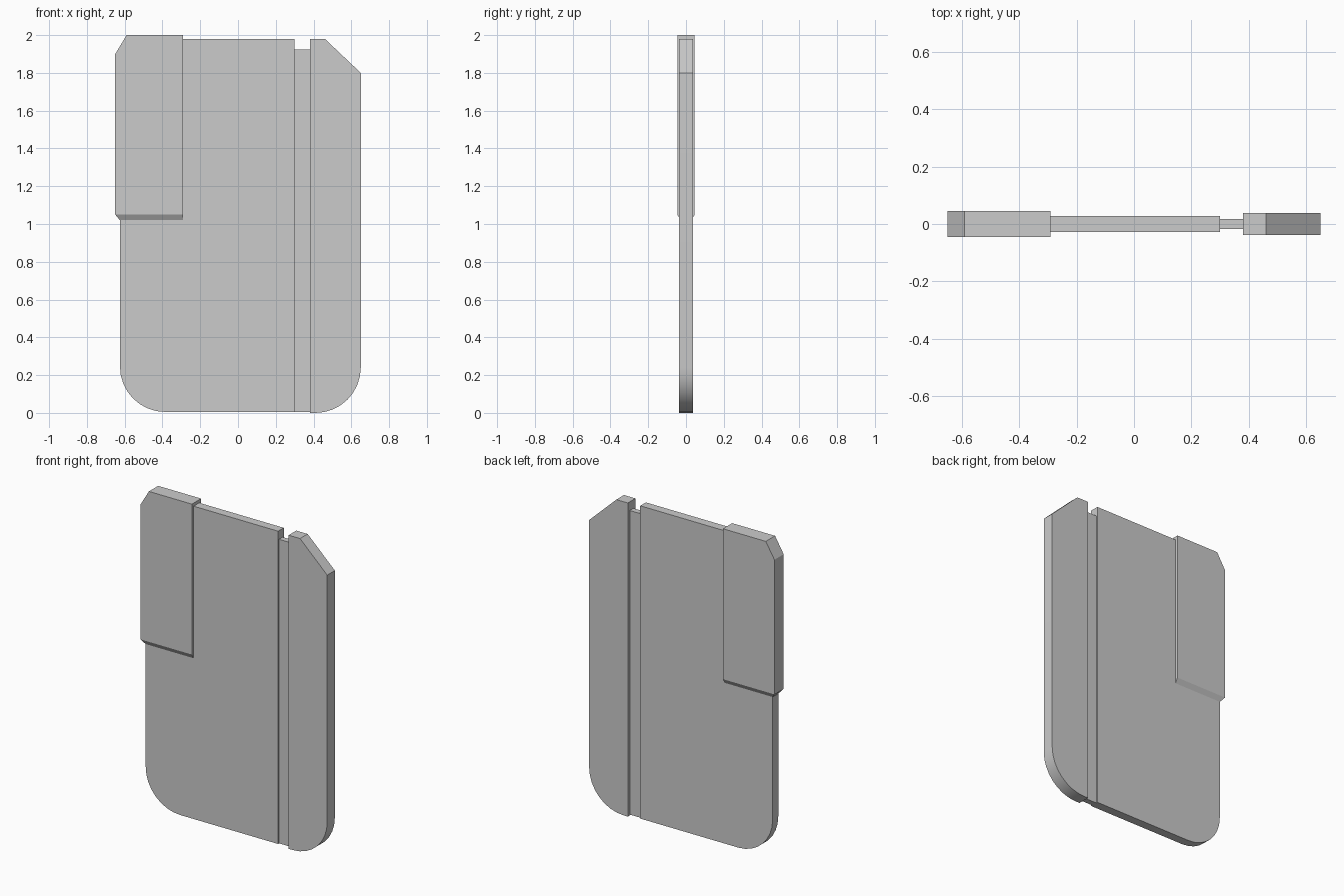
import bpy, bmesh, math

if "Cube" in bpy.data.objects:
    bpy.data.objects.remove(bpy.data.objects["Cube"])


def arc(cx, cz, r, start, end, steps=8):
    """Points of a rounded corner in the x/z plane."""
    angles = [math.radians(start + (end - start) * i / steps) for i in range(steps + 1)]
    return [(cx + r * math.cos(a), cz + r * math.sin(a)) for a in angles]


def slab(outline, half):
    """Extrude an x/z outline symmetrically in y."""
    bm = bmesh.new()
    front = bm.faces.new([bm.verts.new((x, -half, z)) for x, z in outline])
    grown = bmesh.ops.extrude_face_region(bm, geom=[front], use_keep_orig=True)
    back = [v for v in grown["geom"] if isinstance(v, bmesh.types.BMVert)]
    bmesh.ops.translate(bm, verts=back, vec=(0, 2 * half, 0))
    bmesh.ops.recalc_face_normals(bm, faces=bm.faces)
    return bm


def finish(name, bm):
    bmesh.ops.recalc_face_normals(bm, faces=bm.faces)
    mesh = bpy.data.meshes.new(name)
    bm.to_mesh(mesh)
    bm.free()
    obj = bpy.data.objects.new(name, mesh)
    bpy.context.collection.objects.link(obj)
    bpy.ops.object.select_all(action="DESELECT")
    obj.select_set(True)
    bpy.context.view_layer.objects.active = obj
    bpy.ops.object.shade_smooth_by_angle(angle=math.radians(25))


PANEL, CAP = 0.028, 0.046

# Main panel, rounded at the lower left and cut away where the cap sits
finish("main_panel", slab(
    arc(-0.385, 0.245, 0.24, 180, 270)
    + [(0.30, 0.005), (0.30, 1.98), (-0.29, 1.98), (-0.29, 1.02), (-0.625, 1.02)], PANEL))

# Recessed strip between the panel and the side rail
finish("groove_strip", slab([(0.30, 0.005), (0.38, 0.005), (0.38, 1.925), (0.30, 1.925)], 0.018))

# Thick side rail with a chamfered top and a rounded foot
finish("side_rail", slab(
    [(0.38, 0)] + arc(0.41, 0.24, 0.24, 270, 360)
    + [(0.65, 1.80), (0.46, 1.98), (0.38, 1.98)], 0.038))

# Raised corner cap, whose lower edge tapers down to the panel
cap = slab([(-0.65, 1.05), (-0.29, 1.05), (-0.29, 2.0), (-0.59, 2.0), (-0.65, 1.90)], CAP)
bottom = min(cap.faces, key=lambda f: f.calc_center_median().z)
lip = bmesh.ops.extrude_discrete_faces(cap, faces=[bottom])["faces"][0]
for v in lip.verts:
    v.co.x = max(v.co.x, -0.625)
    v.co.y *= PANEL / CAP
    v.co.z = 1.02
finish("corner_cap", cap)
